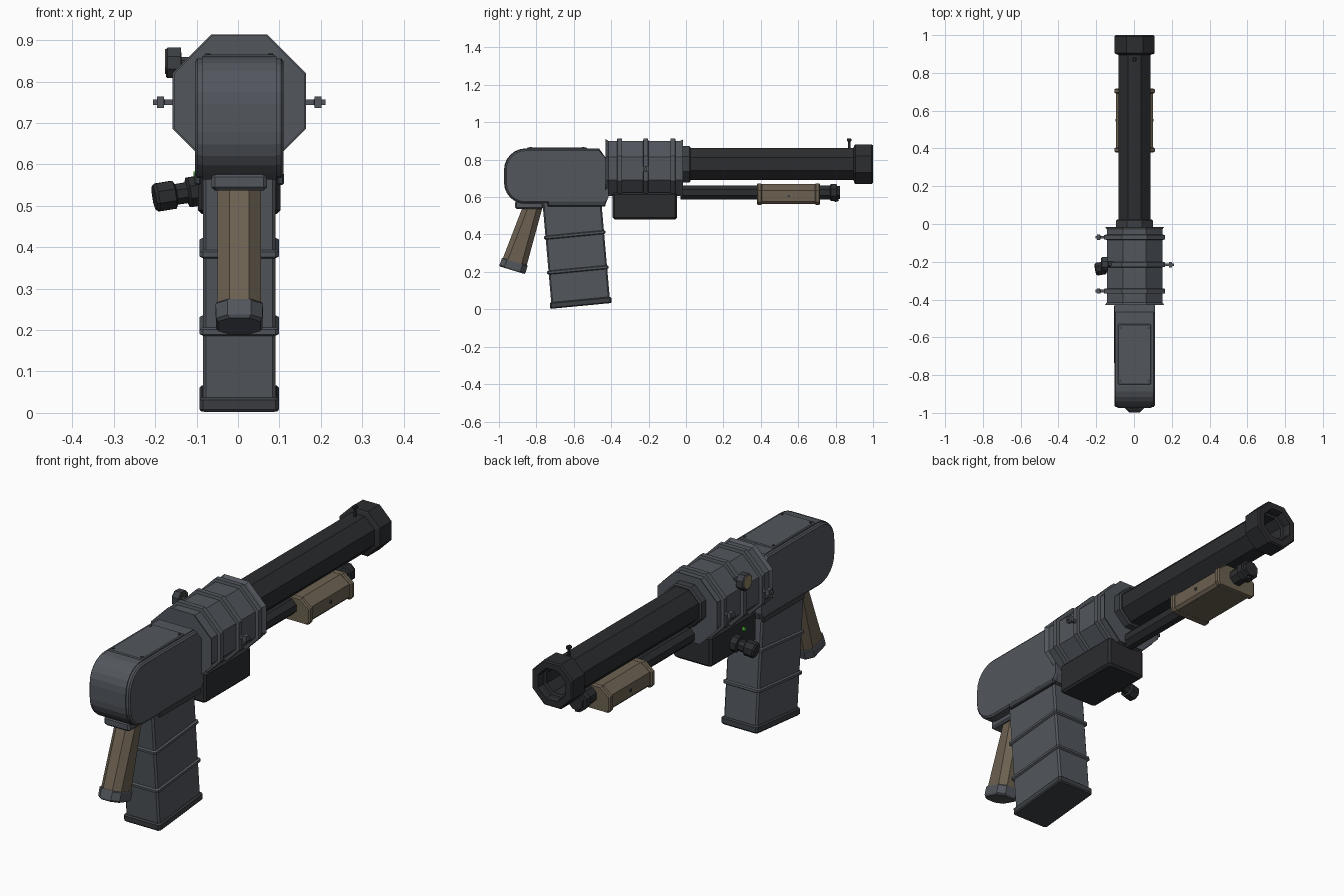
import bpy, bmesh
from math import sin, cos, pi
from mathutils import Vector as V

if "Cube" in bpy.data.objects:
    bpy.data.objects.remove(bpy.data.objects["Cube"])

CX = 0.003
X, Y, Z = V((1, 0, 0)), V((0, 1, 0)), V((0, 0, 1))


def material(name, r, g, b):
    m = bpy.data.materials.new(name)
    m.diffuse_color = (r, g, b, 1)
    m.use_nodes = True
    m.node_tree.nodes["Principled BSDF"].inputs["Base Color"].default_value = m.diffuse_color
    return m


STEEL = material("steel", .085, .095, .11)
TRIM = material("dark_steel", .045, .05, .057)
BLACK = material("black_metal", .025, .026, .029)
TAN = material("tan_wood", .15, .12, .082)
BRASS = material("dial", .25, .21, .12)
GREEN = material("green_light", .1, .6, .05)


def loft(name, rings, mat):
    """Skin equal-length point rings and cap both ends."""
    bm = bmesh.new()
    loops = [[bm.verts.new(p) for p in r] for r in rings]
    n = len(rings[0])
    for a, b in zip(loops, loops[1:]):
        for i in range(n):
            bm.faces.new((a[i], a[(i + 1) % n], b[(i + 1) % n], b[i]))
    bm.faces.new(loops[0])
    bm.faces.new(loops[-1])
    bmesh.ops.recalc_face_normals(bm, faces=bm.faces)
    me = bpy.data.meshes.new(name)
    bm.to_mesh(me)
    bm.free()
    me.materials.append(mat)
    ob = bpy.data.objects.new(name, me)
    bpy.context.collection.objects.link(ob)
    return ob


def turned(name, origin, axis, profile, mat, n=8):
    """Faceted turned part; profile is (distance along axis, apothem)."""
    o, a = V(origin), V(axis).normalized()
    u = a.cross(Z).normalized() if abs(a.z) < .9 else X
    v = u.cross(a)
    ang = [2 * pi * (i + .5) / n for i in range(n)]
    k = 1 / cos(pi / n)
    return loft(name, [[o + a * t + (u * cos(s) + v * sin(s)) * r * k for s in ang]
                       for t, r in profile], mat)


def chamfered(c, u, v, hu, hv, ch):
    """Rectangle ring with cut corners."""
    pts = [(hu, hv - ch), (hu - ch, hv), (ch - hu, hv), (-hu, hv - ch),
           (-hu, ch - hv), (ch - hu, -hv), (hu - ch, -hv), (hu, ch - hv)]
    return [V(c) + u * a + v * b for a, b in pts]


def block(name, lo, hi, mat, bevel=0.004):
    """Box with chamfered edges between two corners."""
    lo, hi = V(lo), V(hi)
    c, h = (lo + hi) / 2, (hi - lo) / 2
    rings = [chamfered((c.x, c.y, z), X, Y, h.x - i, h.y - i, bevel)
             for z, i in ((lo.z, bevel), (lo.z + bevel, 0), (hi.z - bevel, 0), (hi.z, bevel))]
    return loft(name, rings, mat)


# Receiver: rounded side profile, core strip and slightly inset side plates
def side_profile(x, inset):
    r = .115
    pts = []
    for cy, cz, start in ((-.973 + r, .86 - r, pi / 2), (-.973 + r, .563 + r, pi)):
        pts += [(cy + (r - inset) * cos(start + i * pi / 12),
                 cz + (r - inset) * sin(start + i * pi / 12)) for i in range(7)]
    pts += [(-.43, .563 + inset), (-.415, .60), (-.415, .79), (-.465, .86 - inset)]
    return [V((CX + x, y, z)) for y, z in pts]


loft("receiver_core", [side_profile(-.09, 0), side_profile(.09, 0)], STEEL)
for s in (-1, 1):
    loft("receiver_side", [side_profile(s * .085, .004), side_profile(s * .101, .004),
                           side_profile(s * .107, .012)], STEEL)
    block("receiver_lower_rail", (CX + s * .1 - .008, -.74, .55), (CX + s * .1 + .008, -.43, .58), TRIM)
block("receiver_top_plate", (CX - .088, -.85, .855), (CX + .088, -.53, .865), STEEL)
for sx in (-.075, .075):
    for y in (-.83, -.55):
        turned("plate_screw", (CX + sx, y, .862), Z, [(0, .006), (.006, .006)], TRIM)

# Octagonal chamber with flared ends and three rings
oc = (CX, 0, .753)
turned("chamber", oc, Y, [(-.43, .158), (-.415, .147), (-.03, .147), (-.015, .156)], STEEL)
for y in (-.355, -.215, -.07):
    turned("chamber_ring", oc, Y, [(y - .014, .148), (y - .012, .161),
                                   (y + .012, .161), (y + .014, .148)], STEEL)

# Barrel with collar and hollow muzzle
bc = (CX, 0, .776)
turned("barrel_collar", bc, Y, [(-.03, .097), (.018, .097), (.024, .09)], TRIM)
turned("barrel", bc, Y, [(-.02, .085), (.895, .085), (.9, .1), (.905, .106), (.993, .106),
                         (1, .1), (1, .072), (.985, .068), (.96, .068), (.955, .058), (.5, .058)], BLACK)
block("front_sight", (CX - .01, .86, .897), (CX + .01, .885, .914), BLACK)
block("front_sight_post", (CX - .004, .866, .85), (CX + .004, .879, .9), BLACK, .001)

# Tube under the barrel, with end cap
turned("pump_tube", (CX, 0, .625), Y,
       [(-.03, .037), (.77, .037), (.774, .045), (.805, .045), (.807, .034), (.823, .034)], BLACK)
turned("tube_knob", (CX, .80, .595), (0, .3, -1), [(0, .012), (.02, .012)], BLACK)


# Sliding pump handle: wide at the bottom, sloping shoulders
def pump_ring(y, g):
    pts = [(.05, .669), (.097, .635), (.097, .575), (.085, .562)]
    half = [(x + g, (z - .615) * (1 + g * 6) + .615) for x, z in pts]
    return [V((CX + x, y, z)) for x, z in half + [(-x, z) for x, z in reversed(half)]]


loft("pump_handle", [pump_ring(.39, 0), pump_ring(.71, 0)], TAN)
for y in (.392, .704):
    loft("pump_flange", [pump_ring(y - .013, .003), pump_ring(y - .008, .01),
                         pump_ring(y + .008, .01), pump_ring(y + .013, .003)], TAN)
for s in (-1, 1):
    turned("pump_screw", (CX + s * .095, .55, .605), X * s, [(0, .007), (.006, .007)], TRIM)

# Box under the chamber
block("under_box", (CX - .1, -.392, .48), (CX + .1, -.048, .625), BLACK, .01)

# Slanted magazine with bands and base plate
top, base = V((CX, -.611, .585)), V((CX, -.5615, .018))
mv = V((0, .995, .095)).normalized()


def mag_ring(t, g):
    return chamfered(top.lerp(base, t), X, mv, .088 + g, .157 + g, .008)


loft("magazine", [mag_ring(0, 0), mag_ring(.98, 0)], STEEL)
for t in (.33, .66):
    loft("magazine_band", [mag_ring(t - .018, 0), mag_ring(t - .01, .008),
                           mag_ring(t + .01, .008), mag_ring(t + .018, 0)], STEEL)
loft("magazine_base", [mag_ring(.94, .002), mag_ring(.95, .008),
                       mag_ring(.99, .008), mag_ring(1, .004)], TRIM)

# Rear grip with collar and end cap
g0, g1 = V((CX, -.815, .56)), V((CX, -.93, .209))
gv = V((0, .957, -.29))


def grip_ring(t, g=0):
    return chamfered(g0.lerp(g1, t), X, gv, .052 + g, .05 + .019 * t + g, .028)


loft("grip", [grip_ring(0), grip_ring(.9)], TAN)
loft("grip_cap", [grip_ring(.87, .003), grip_ring(.88, .005), grip_ring(.98, .004), grip_ring(1, -.001)], STEEL)
block("grip_collar", (CX - .067, -.914, .537), (CX + .067, -.762, .578), STEEL, .008)

# Pressure dial on the upper left of the chamber
turned("dial_body", (-.1, -.213, .845), (-1, 0, 0),
       [(0, .014), (.036, .014), (.038, .037), (.07, .037), (.074, .033)], TRIM)
turned("dial_face", (-.172, -.213, .848), (-1, 0, 0), [(0, .03), (.004, .03)], BRASS)

# Adjusting knob and light on the left of the under box
turned("side_knob", (-.09, -.222, .537), (-1, -.16, -.16),
       [(0, .036), (.03, .036), (.035, .025), (.062, .025), (.067, .034), (.108, .034), (.115, .028)], BLACK)
turned("status_light", (-.095, -.29, .575), (-1, 0, 0), [(0, .01), (.012, .008)], GREEN)

# Small side bolts on the chamber
for s, y in ((-1, -.07), (-1, -.355), (1, -.215)):
    turned("side_bolt", (CX + s * .145, y, .75), X * s,
           [(0, .007), (.036, .007), (.037, .014), (.053, .014), (.054, .007), (.063, .007)], STEEL, 4)
